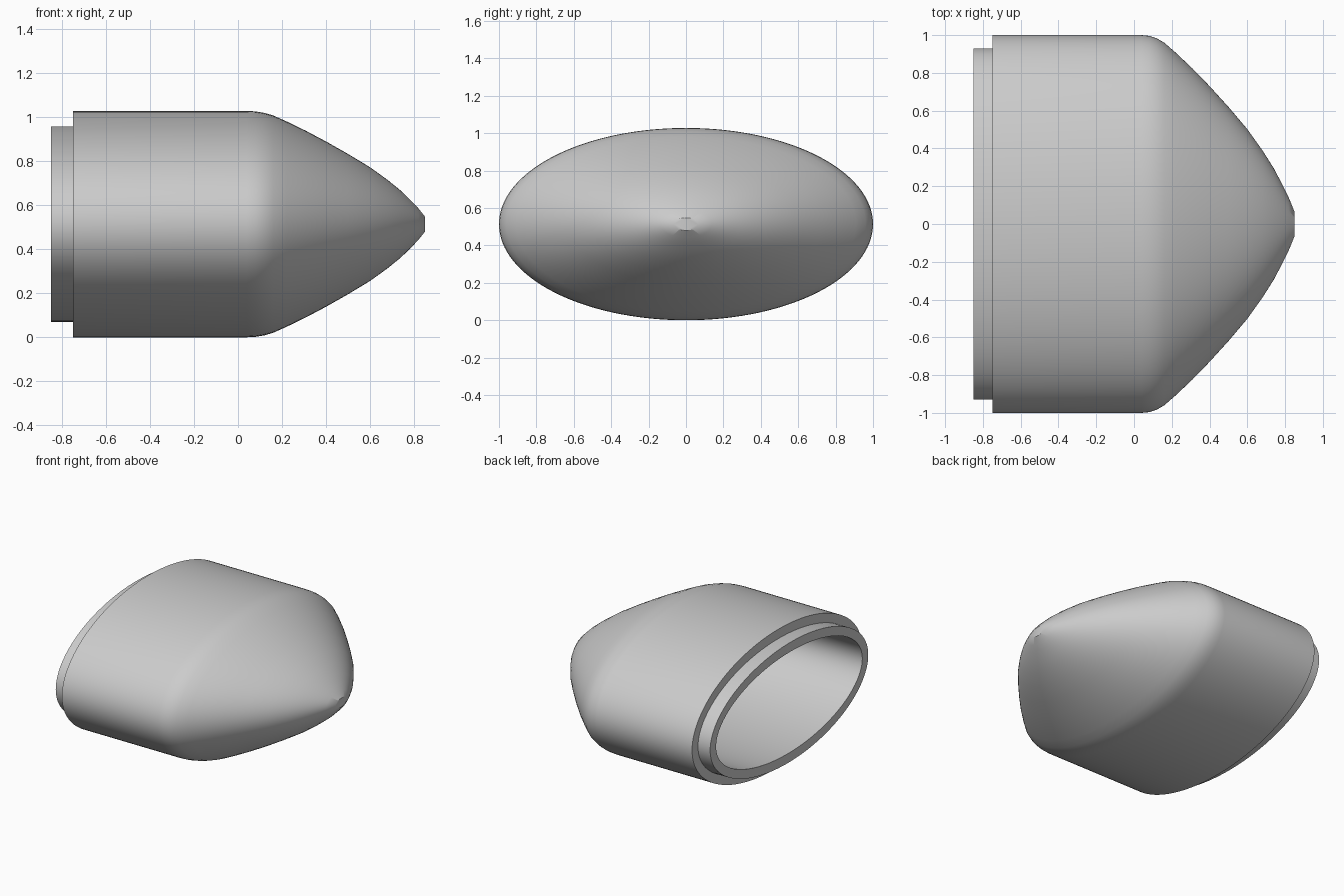
import bpy, bmesh, math

if "Cube" in bpy.data.objects:
    bpy.data.objects.remove(bpy.data.objects["Cube"], do_unlink=True)

SEGMENTS = 128
HALF_Y, HALF_Z = 1.0, 0.514
WALL = 0.07

grey = bpy.data.materials.new("plain grey")
grey.use_nodes = True
colour = (0.6, 0.6, 0.6, 1)
grey.diffuse_color = colour
grey.node_tree.nodes["Principled BSDF"].inputs["Base Color"].default_value = colour

# Nose outline: position along x and fraction of the full ellipse
NOSE = [(0.04, 1), (0.08, 0.996), (0.12, 0.983), (0.16, 0.96), (0.22, 0.908),
        (0.31, 0.823), (0.4, 0.73), (0.5, 0.62), (0.6, 0.502), (0.68, 0.39),
        (0.74, 0.295), (0.79, 0.2), (0.82, 0.138), (0.85, 0.065)]


def section(x, scale=1.0, inset=0.0):
    """Elliptical cross-section: x, y radius, z radius."""
    return x, HALF_Y * scale - inset, HALF_Z * scale - inset


# Outside from the tip back to the spigot, then inside forward to the cavity end
outside = [section(x, s) for x, s in reversed(NOSE)]
outside += [section(-0.75), section(-0.75, inset=WALL), section(-0.85, inset=WALL)]
inside = [section(-0.85, inset=2 * WALL)]
inside += [section(x - WALL / 2, s, 2 * WALL) for x, s in NOSE if s > 0.35]
sections = outside + inside

# Loft the hollow shell through the sections and close both noses
bm = bmesh.new()
rings = []
for x, ry, rz in sections:
    angles = [2 * math.pi * i / SEGMENTS for i in range(SEGMENTS)]
    rings.append([bm.verts.new((x, ry * math.cos(a), HALF_Z + rz * math.sin(a)))
                  for a in angles])
for first, second in zip(rings, rings[1:]):
    for i in range(SEGMENTS):
        j = (i + 1) % SEGMENTS
        bm.faces.new((first[i], first[j], second[j], second[i]))
bm.faces.new(rings[0])
bm.faces.new(rings[-1])
bmesh.ops.recalc_face_normals(bm, faces=bm.faces)

mesh = bpy.data.meshes.new("nose_shell")
bm.to_mesh(mesh)
bm.free()
mesh.materials.append(grey)
shell = bpy.data.objects.new("nose_shell", mesh)
bpy.context.collection.objects.link(shell)
bpy.context.view_layer.objects.active = shell
shell.select_set(True)
bpy.ops.object.shade_smooth_by_angle(angle=math.radians(35))
